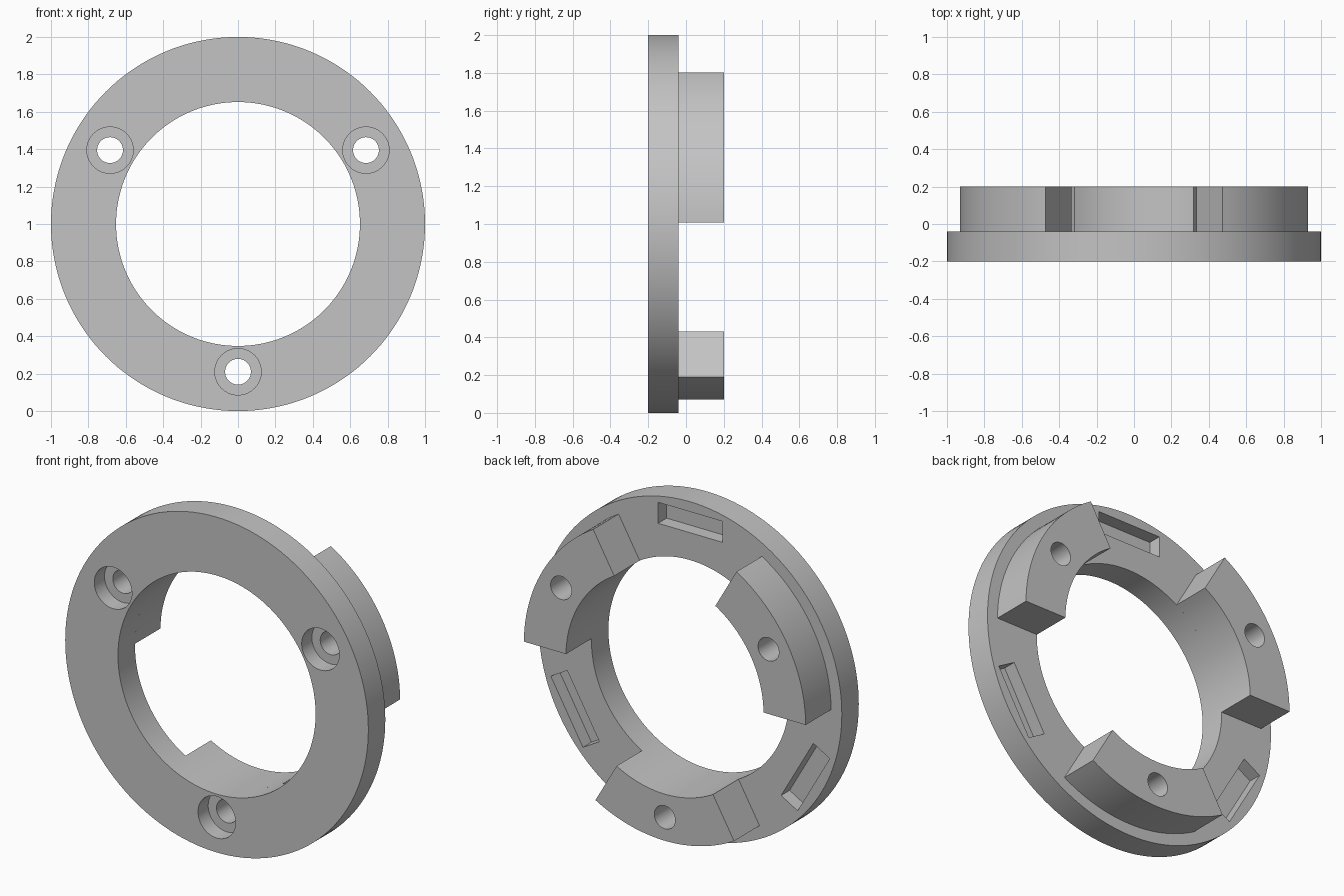
import bpy, bmesh, math
from mathutils import Matrix, Vector

if "Cube" in bpy.data.objects:
    bpy.data.objects.remove(bpy.data.objects["Cube"], do_unlink=True)

# Main sizes
OUTER, INNER, LUG_OUTER = 1.0, 0.652, 0.93
FRONT, STEP, BACK = -0.2, -0.04, 0.2
SCREW_RADIUS = 0.79
GAP = 0.009            # clearance trimmed from each lug end
SCREW_ANGLES = [30, 150, 270]
SLOT_ANGLES = [90, 210, 330]

grey = bpy.data.materials.new("plain_grey")
grey.use_nodes = True
colour = (0.55, 0.55, 0.55, 1)
grey.diffuse_color = colour
grey.node_tree.nodes["Principled BSDF"].inputs["Base Color"].default_value = colour


def polar(radius, angle):
    """Point on the ring's face plane as (x, z)."""
    return radius * math.cos(angle), 1 + radius * math.sin(angle)


def extrude_outline(name, points, y0, y1):
    """Solid made by pushing an (x, z) outline from y0 to y1."""
    bm = bmesh.new()
    face = bm.faces.new([bm.verts.new((x, y0, z)) for x, z in points])
    moved = bmesh.ops.extrude_face_region(bm, geom=[face])["geom"]
    verts = [v for v in moved if isinstance(v, bmesh.types.BMVert)]
    bmesh.ops.translate(bm, verts=verts, vec=(0, y1 - y0, 0))
    bmesh.ops.recalc_face_normals(bm, faces=bm.faces)
    mesh = bpy.data.meshes.new(name)
    bm.to_mesh(mesh)
    bm.free()
    mesh.materials.append(grey)
    obj = bpy.data.objects.new(name, mesh)
    bpy.context.collection.objects.link(obj)
    return obj


def disc(name, radius, y0, y1, centre=(0, 1), sides=64):
    steps = [math.tau * i / sides for i in range(sides)]
    points = [(centre[0] + radius * math.cos(a), centre[1] + radius * math.sin(a))
              for a in steps]
    return extrude_outline(name, points, y0, y1)


def cut(target, cutter):
    """Subtract the cutter, then discard it."""
    cutter.hide_render = True
    mod = target.modifiers.new("cut", 'BOOLEAN')
    mod.operation = 'DIFFERENCE'
    mod.solver = 'EXACT'
    mod.object = cutter
    bpy.ops.object.select_all(action='DESELECT')
    bpy.context.view_layer.objects.active = target
    target.select_set(True)
    bpy.ops.object.modifier_apply(modifier=mod.name)
    bpy.data.objects.remove(cutter, do_unlink=True)


def smooth(obj):
    bpy.ops.object.select_all(action='DESELECT')
    bpy.context.view_layer.objects.active = obj
    obj.select_set(True)
    bpy.ops.object.shade_smooth_by_angle(angle=math.radians(30))


# Flanged ring with a large centre opening
ring = disc("ring_plate", OUTER, FRONT, STEP, sides=144)
cut(ring, disc("bore", INNER, FRONT - 0.1, BACK, sides=144))

# Counterbored screw holes through the ring
for deg in SCREW_ANGLES:
    centre = polar(SCREW_RADIUS, math.radians(deg))
    cut(ring, disc("counterbore", 0.124, FRONT - 0.1, FRONT + 0.096, centre))
    cut(ring, disc("screw_hole", 0.069, FRONT - 0.1, BACK, centre))

# Blind rectangular slots in the back face, between the lugs
for deg in SLOT_ANGLES:
    a = math.radians(deg)
    out = Vector((math.cos(a), math.sin(a)))
    side = Vector((-out.y, out.x)) * 0.212
    corners = [out * 0.815 - side, out * 0.94 - side, out * 0.94 + side, out * 0.815 + side]
    cut(ring, extrude_outline("slot", [(c.x, c.y + 1) for c in corners],
                              STEP - 0.08, STEP + 0.1))
smooth(ring)

# Raised arc lugs on the back, each with a screw hole
for number, deg in enumerate(SCREW_ANGLES, 1):
    middle, half, count = math.radians(deg), math.radians(30), 24

    def arc(radius):
        reach = half - math.asin(GAP / radius)
        return [polar(radius, middle + reach * (2 * i / count - 1))
                for i in range(count + 1)]

    lug = extrude_outline(f"lug_{number}", arc(LUG_OUTER) + arc(INNER)[::-1], STEP, BACK)
    cut(lug, disc("screw_hole", 0.069, STEP - 0.1, BACK + 0.1,
                  polar(SCREW_RADIUS, middle)))
    smooth(lug)
